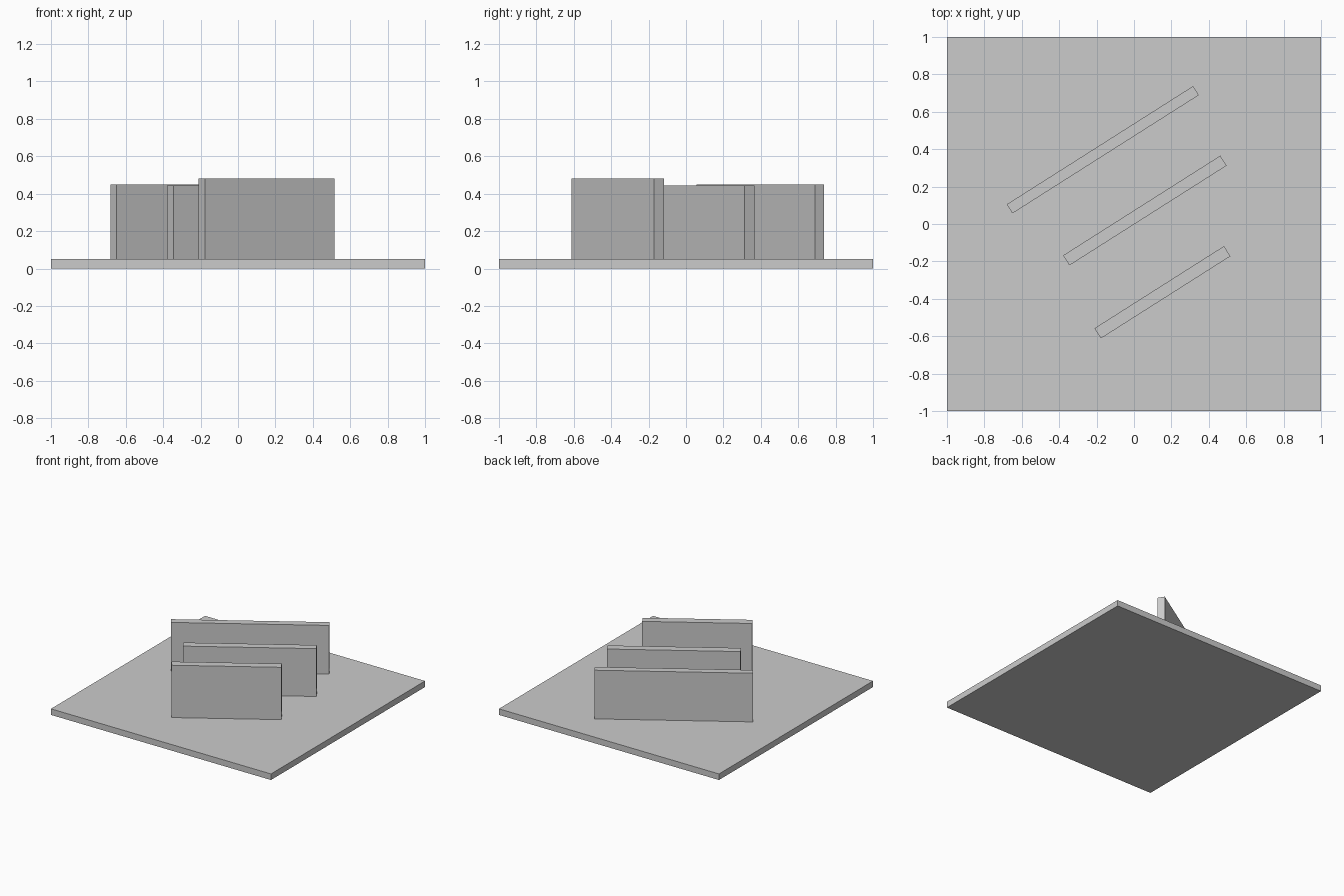
import bpy
import math

cube = bpy.data.objects.get("Cube")
if cube:
    bpy.data.objects.remove(cube, do_unlink=True)

# One plain grey for everything
grey = bpy.data.materials.new("light_grey")
grey.use_nodes = True
colour = (0.6, 0.6, 0.6, 1)
grey.diffuse_color = colour
grey.node_tree.nodes["Principled BSDF"].inputs["Base Color"].default_value = colour


def box(name, centre, size, angle=0):
    """Box with its size applied, turned about the vertical axis."""
    bpy.ops.mesh.primitive_cube_add(size=1, location=centre, rotation=(0, 0, angle))
    obj = bpy.context.object
    obj.name = name
    obj.scale = size
    bpy.ops.object.transform_apply(location=False, rotation=False, scale=True)
    obj.data.materials.append(grey)
    return obj


# Ground slab
SLAB = 0.05
box("base_slab", (0, 0, SLAB / 2), (2, 2, SLAB))

# Three parallel walls: name, centre x, centre y, length, thickness, top height
WALLS = [
    ("back_wall", -0.167, 0.397, 1.18, 0.057, 0.45),
    ("middle_wall", 0.058, 0.072, 0.995, 0.063, 0.443),
    ("front_wall", 0.152, -0.365, 0.82, 0.064, 0.48),
]
for name, x, y, length, thickness, top in WALLS:
    box(name, (x, y, (top + SLAB) / 2), (length, thickness, top - SLAB),
        math.radians(32.4))
